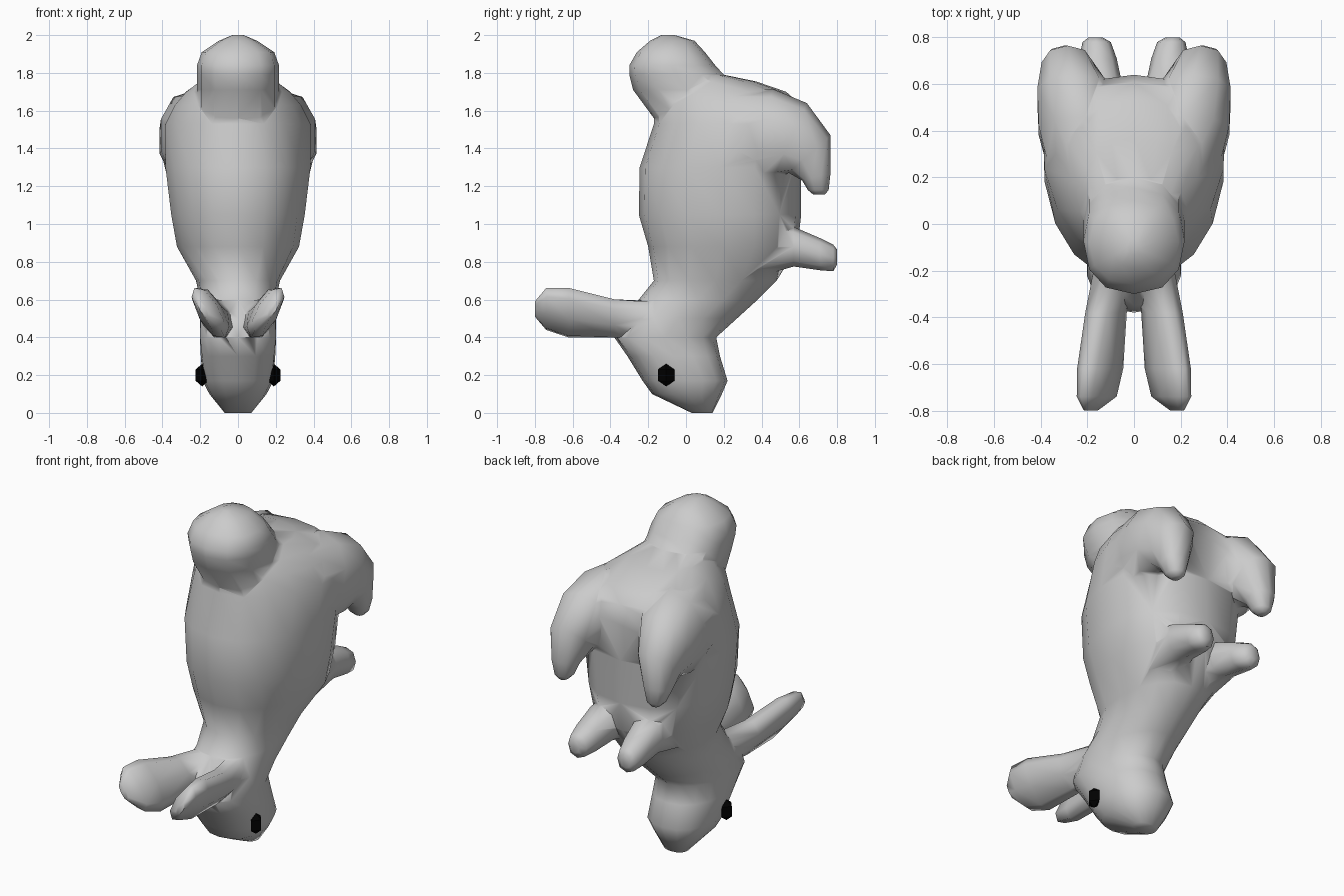
import bpy, bmesh, math
from mathutils import Vector

if "Cube" in bpy.data.objects:
    bpy.data.objects.remove(bpy.data.objects["Cube"])


def loft(name, rings, sides=12, mirror=False):
    """Closed skin through rings given as (centre, half axis u, half axis v, egg)."""
    bm = bmesh.new()
    loops = []
    for c, u, v, *egg in rings:
        c, u, v = Vector(c), Vector(u), Vector(v)
        egg = egg[0] if egg else 0
        loop = []
        for i in range(sides):
            t = 2 * math.pi * i / sides
            s, k = math.sin(t), math.cos(t)
            s = math.copysign(abs(s) ** 0.85, s)
            k = math.copysign(abs(k) ** 0.9, k)
            loop.append(bm.verts.new(c + u * s * (1 + egg * k) * 1.01 + v * k))
        loops.append(loop)
    for a, b in zip(loops, loops[1:]):
        for i in range(sides):
            j = (i + 1) % sides
            bm.faces.new((a[i], a[j], b[j], b[i]))
    bm.faces.new(loops[0])
    bm.faces.new(loops[-1])
    bmesh.ops.recalc_face_normals(bm, faces=bm.faces)
    me = bpy.data.meshes.new(name)
    bm.to_mesh(me)
    bm.free()
    ob = bpy.data.objects.new(name, me)
    bpy.context.collection.objects.link(ob)
    if mirror:
        m = ob.modifiers.new("mirror", 'MIRROR')
        m.use_mirror_merge = False
    return ob


def level(z, y0, y1, w, egg=0.0):
    """Horizontal ring spanning y0..y1 with half width w."""
    return ((0, (y0 + y1) / 2, z), (w, 0, 0), (0, (y1 - y0) / 2, 0), egg)


# Head, neck and torso, from the nose upward
body = loft("body", [level(*r) for r in [
    (0.0, 0.03, 0.14, 0.07), (0.10, -0.18, 0.19, 0.15), (0.17, -0.23, 0.22, 0.185),
    (0.30, -0.31, 0.18, 0.195, -0.08), (0.40, -0.38, 0.16, 0.20, -0.15),
    (0.50, -0.35, 0.27, 0.20, -0.12), (0.60, -0.25, 0.38, 0.20),
    (0.70, -0.17, 0.48, 0.22), (0.88, -0.20, 0.59, 0.32, 0.08),
    (1.05, -0.25, 0.61, 0.35, 0.12), (1.30, -0.245, 0.61, 0.38, 0.14),
    (1.53, -0.17, 0.64, 0.38, 0.2), (1.63, -0.17, 0.61, 0.33, 0.2),
    (1.70, -0.14, 0.53, 0.27, 0.2), (1.755, -0.1, 0.37, 0.20, 0.1),
    (1.79, -0.08, 0.20, 0.16)]], sides=16)

# Stubby tail on top, running down into the back
tail = loft("tail", [level(*r) for r in [
    (1.40, -0.15, 0.25, 0.20), (1.56, -0.17, 0.30, 0.215), (1.71, -0.28, 0.30, 0.215),
    (1.79, -0.30, 0.20, 0.215), (1.84, -0.30, 0.155, 0.215), (1.91, -0.26, 0.10, 0.19),
    (1.97, -0.19, 0.045, 0.10), (2.0, -0.13, -0.06, 0.03)]])

# Flattened, tilted ears
ears = loft("ear", [
    ((0.08, -0.10, 0.50), (0.03, 0, 0.08), (0.07, 0, -0.04)),
    ((0.12, -0.38, 0.50), (0.055, 0, 0.10), (0.065, 0, -0.035)),
    ((0.145, -0.62, 0.53), (0.075, 0, 0.13), (0.058, 0, -0.033)),
    ((0.16, -0.74, 0.55), (0.07, 0, 0.11), (0.045, 0, -0.025)),
    ((0.185, -0.80, 0.55), (0.025, 0, 0.04), (0.015, 0, -0.01))],
    sides=8, mirror=True)

# Haunches bending down into the hind feet
hind = loft("hind_leg", [
    ((0.15, 0.15, 1.47), (0.20, 0, 0), (0, 0.03, 0.25)),
    ((0.21, 0.40, 1.47), (0.205, 0, 0), (0, 0.06, 0.245)),
    ((0.255, 0.55, 1.44), (0.165, 0, 0), (0, 0.09, 0.20)),
    ((0.285, 0.655, 1.37), (0.115, 0, 0), (0, 0.11, 0.10)),
    ((0.30, 0.69, 1.25), (0.075, 0, 0), (0, 0.075, 0.02)),
    ((0.30, 0.70, 1.18), (0.05, 0, 0), (0, 0.055, 0)),
    ((0.30, 0.705, 1.155), (0.025, 0, 0), (0, 0.03, 0))],
    sides=10, mirror=True)

# Short front paws
front = loft("front_leg", [
    ((0.12, 0.38, 0.87), (0.13, 0, 0), (0, 0, 0.15)),
    ((0.145, 0.57, 0.88), (0.10, 0, 0), (0, 0, 0.105)),
    ((0.155, 0.71, 0.84), (0.08, 0, 0), (0, 0, 0.085)),
    ((0.16, 0.78, 0.82), (0.06, 0, 0), (0, 0, 0.07)),
    ((0.165, 0.80, 0.825), (0.03, 0, 0), (0, 0, 0.04))],
    sides=8, mirror=True)

# Fuse the limbs into one continuous skin
parts = [tail, ears, hind, front]
for p in parts:
    m = body.modifiers.new(p.name, 'BOOLEAN')
    m.operation = 'UNION'
    m.solver = 'EXACT'
    m.object = p
dg = bpy.context.evaluated_depsgraph_get()
skin = bpy.data.meshes.new_from_object(body.evaluated_get(dg))
body.modifiers.clear()
body.data = skin
for p in parts:
    bpy.data.objects.remove(p, do_unlink=True)
bpy.context.view_layer.objects.active = body
body.select_set(True)
bpy.ops.object.shade_smooth_by_angle(angle=math.radians(75))
body.select_set(False)

# Black faceted eyes
black = bpy.data.materials.new("eye_black")
black.diffuse_color = (0.0, 0.0, 0.0, 1)
black.use_nodes = True
black.node_tree.nodes["Principled BSDF"].inputs["Base Color"].default_value = black.diffuse_color
for side, sx in (("left", -1), ("right", 1)):
    bpy.ops.mesh.primitive_uv_sphere_add(segments=4, ring_count=3, radius=1,
                                         location=(sx * 0.19, -0.105, 0.20))
    eye = bpy.context.object
    eye.name = side + "_eye"
    eye.scale = (0.04, 0.05, 0.06)
    eye.data.materials.append(black)
